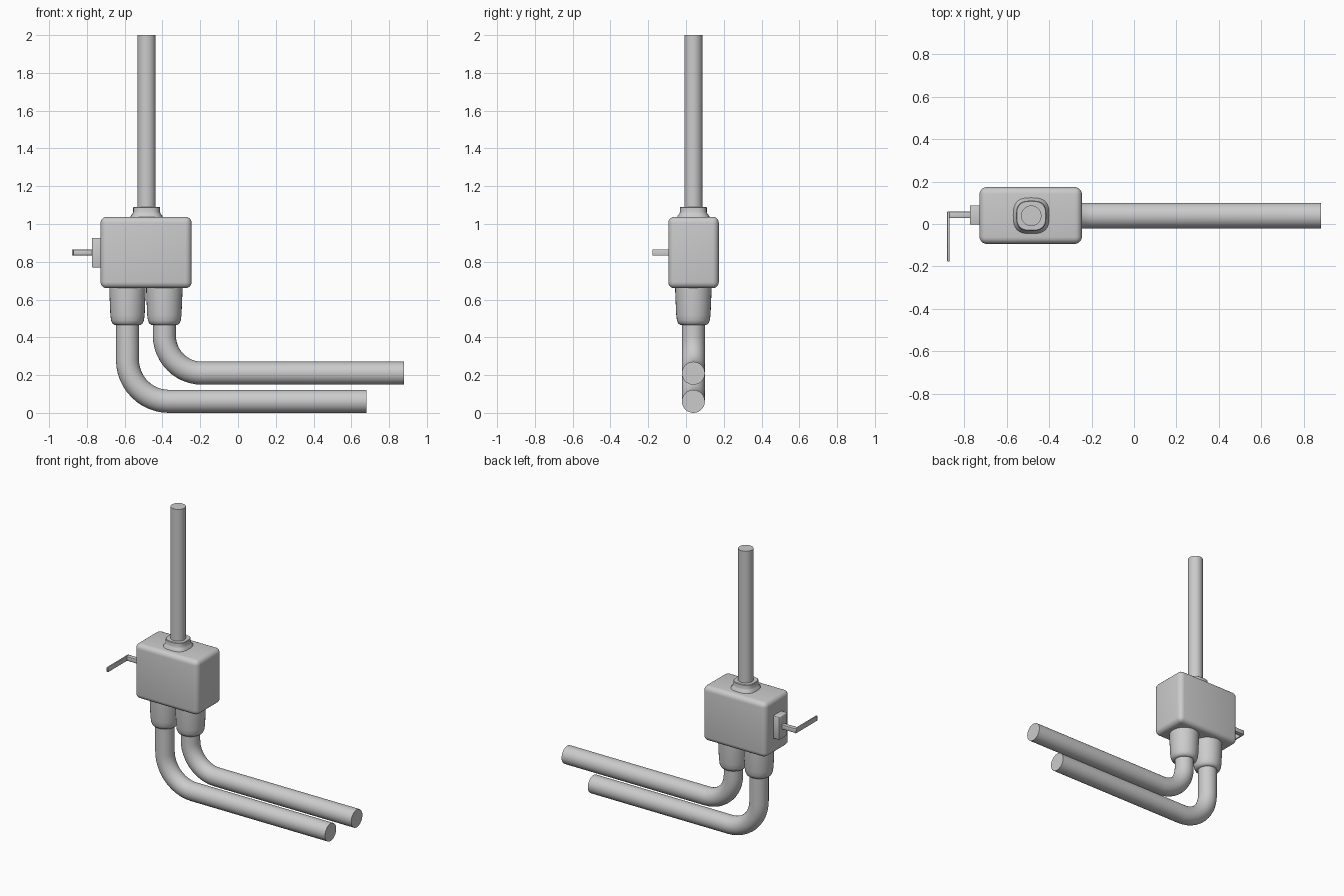
import bpy, bmesh
from math import sin, cos, pi, radians, copysign
from mathutils import Vector

if "Cube" in bpy.data.objects:
    bpy.data.objects.remove(bpy.data.objects["Cube"])

YC = 0.039       # common centre plane of all the parts
POLE_X = -0.484


def finish(name, bm, angle=35):
    bmesh.ops.recalc_face_normals(bm, faces=bm.faces)
    mesh = bpy.data.meshes.new(name)
    bm.to_mesh(mesh)
    bm.free()
    for p in mesh.polygons:
        p.use_smooth = True
    mesh.set_sharp_from_angle(angle=radians(angle))
    obj = bpy.data.objects.new(name, mesh)
    bpy.context.collection.objects.link(obj)
    return obj


def loft(name, rings):
    """Skin a list of closed rings and cap both ends."""
    bm = bmesh.new()
    loops = [[bm.verts.new(p) for p in ring] for ring in rings]
    n = len(loops[0])
    for a, b in zip(loops, loops[1:]):
        for i in range(n):
            j = (i + 1) % n
            bm.faces.new((a[i], a[j], b[j], b[i]))
    bm.faces.new(loops[0])
    bm.faces.new(loops[-1])
    return finish(name, bm)


def turned(name, x, profile, power=1.0, n=32):
    """Vertical part from (radius, z) pairs; power < 1 squares the section."""
    def f(v):
        return copysign(abs(v) ** power, v)
    return loft(name, [[(x + r * f(cos(2 * pi * i / n)), YC + r * f(sin(2 * pi * i / n)), z)
                        for i in range(n)] for r, z in profile])


def bent_pipe(name, x, z_top, z_run, x_end, bend, r=0.061, n=28, steps=12):
    """Pipe going down, through a quarter bend, then along +x."""
    path = [(x, z_top, 0.0)]
    for k in range(steps + 1):
        a = pi / 2 * k / steps
        path.append((x + bend - bend * cos(a), z_run + bend - bend * sin(a), a))
    path.append((x_end, z_run, pi / 2))
    rings = []
    for px, pz, a in path:
        side = Vector((cos(a), 0, sin(a)))
        rings.append([Vector((px, YC, pz)) + r * (cos(t) * side + sin(t) * Vector((0, 1, 0)))
                      for t in (2 * pi * i / n for i in range(n))])
    return loft(name, rings)


def box(name, lo, hi, bevel=0.0, segments=1, pinch=0.0):
    bm = bmesh.new()
    bmesh.ops.create_cube(bm, size=1)
    lo, hi = Vector(lo), Vector(hi)
    mid, size = (lo + hi) / 2, hi - lo
    for v in bm.verts:
        v.co = Vector([m + c * s for m, c, s in zip(mid, v.co, size)])
    if bevel:
        bmesh.ops.bevel(bm, geom=bm.edges[:], offset=bevel, segments=segments,
                        profile=0.5, affect='EDGES')
    if pinch:
        # narrow the two ends slightly in plan
        for v in bm.verts:
            u = abs(v.co.x - mid.x) / (size.x / 2)
            v.co.y = mid.y + (v.co.y - mid.y) * (1 - pinch * u ** 4)
    return finish(name, bm, 50)


# Valve body
box("valve_body", (-0.728, -0.097, 0.66), (-0.245, 0.177, 1.038), 0.033, 5, 0.04)

# Pole and squarish collar
turned("upright_pole", POLE_X, [(0.048, 1.0), (0.048, 2.0)])
turned("pole_collar", POLE_X, [(0.088, 1.02), (0.084, 1.043), (0.074, 1.055), (0.071, 1.065),
                               (0.071, 1.088), (0.068, 1.091)], power=0.7)

# Two outlets: tapered socket and bent pipe each
for side, x, z_run, x_end, bend in (("left", -0.585, 0.061, 0.68, 0.22),
                                    ("right", -0.39, 0.21, 0.88, 0.20)):
    turned(side + "_socket", x, [(0.096, 0.70), (0.096, 0.64), (0.091, 0.52), (0.087, 0.49),
                                 (0.08, 0.473), (0.068, 0.465)])
    bent_pipe(side + "_pipe", x, 0.50, z_run, x_end, bend)

# Side boss and cranked lever
box("lever_boss", (-0.773, -0.003, 0.77), (-0.70, 0.088, 0.927), 0.004, 2)
box("lever_shaft", (-0.88, 0.028, 0.834), (-0.76, 0.058, 0.864), 0.003, 2)
box("lever_arm", (-0.88, -0.177, 0.832), (-0.869, 0.057, 0.866), 0.003, 2)
